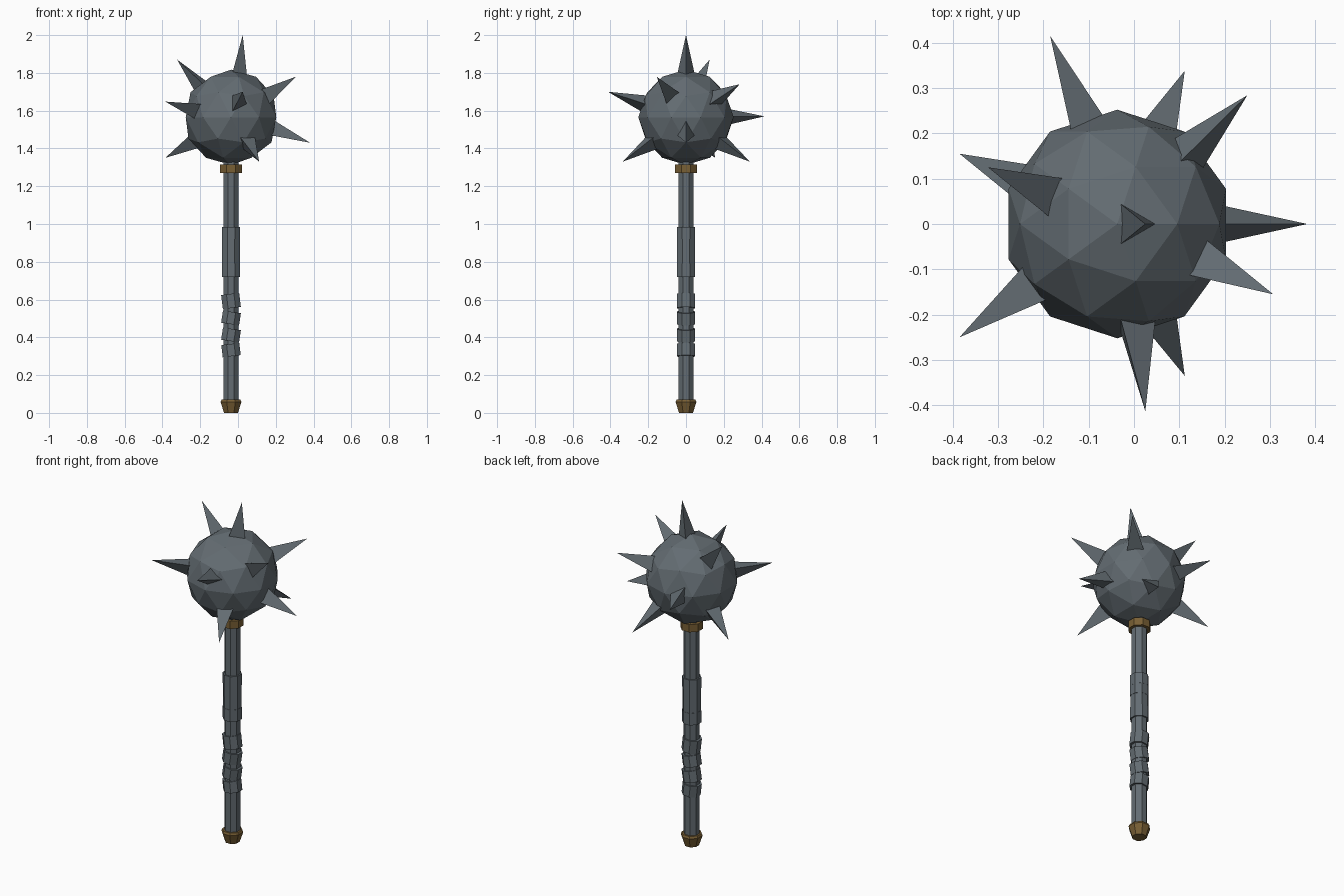
import bpy, math
from mathutils import Vector, Matrix

if "Cube" in bpy.data.objects:
    bpy.data.objects.remove(bpy.data.objects["Cube"])

CX = -0.037                      # shaft axis
BALL = Vector((CX, 0, 1.565))    # head centre


def material(name, rgb):
    m = bpy.data.materials.new(name)
    m.diffuse_color = (*rgb, 1)
    m.use_nodes = True
    m.node_tree.nodes["Principled BSDF"].inputs["Base Color"].default_value = m.diffuse_color
    return m


steel = material("dark steel", (0.125, 0.15, 0.168))
brass = material("aged brass", (0.19, 0.115, 0.035))


def finish(name, mat):
    o = bpy.context.object
    o.name = name
    o.data.materials.append(mat)
    return o


def octagon(name, mat, z0, z1, r0, r1=None, tilt=0.0):
    """Eight-sided section with flats on the axes; r is the half width across flats."""
    k = 1 / math.cos(math.pi / 8)
    r1 = r0 if r1 is None else r1
    bpy.ops.mesh.primitive_cone_add(vertices=8, radius1=r0 * k, radius2=r1 * k, depth=z1 - z0)
    o = finish(name, mat)
    o.data.transform(Matrix.Rotation(math.pi / 8, 4, 'Z'))
    o.matrix_world = Matrix.Translation((CX, 0, (z0 + z1) / 2)) @ Matrix.Rotation(tilt, 4, 'Y')
    return o


# Shaft, pommel and collar
octagon("shaft", steel, 0.05, 1.36, 0.04)
octagon("pommel", brass, 0.0, 0.058, 0.037, 0.055)
octagon("pommel_rim", brass, 0.058, 0.07, 0.055, 0.050)
octagon("collar", brass, 1.27, 1.315, 0.057)

# Grip wraps: a closed upper run and spaced, slanted lower bands
for i, (z0, z1, r, tilt) in enumerate([
        (0.72, 0.79, 0.048, 0), (0.79, 0.86, 0.0465, 0), (0.86, 0.92, 0.0475, 0), (0.92, 0.985, 0.048, 0),
        (0.555, 0.63, 0.048, -0.12), (0.47, 0.535, 0.048, 0.15),
        (0.38, 0.445, 0.048, 0.15), (0.30, 0.365, 0.048, -0.12)]):
    octagon(f"grip_wrap_{i}", steel, z0, z1, r, tilt=tilt)

# Faceted head
bpy.ops.mesh.primitive_ico_sphere_add(subdivisions=2, radius=0.252, location=BALL)
finish("head", steel)

# Three-sided spikes: tip position and the direction one base corner points to
spikes = [
    ((0.025, 0, 2.0), (1, 0, 0)),
    ((-0.322, 0.125, 1.87), (0, 0, -1)),
    ((0.307, -0.155, 1.78), (0, -0.2, -1)),
    ((-0.385, -0.25, 1.648), (0, 0, -1)),
    ((0.382, 0, 1.43), (0, 0, 1)),
    ((-0.385, 0.155, 1.35), (0, 0, -1)),
    ((0.112, -0.335, 1.33), (1, 0, 0.3)),
    ((0.025, -0.413, 1.70), (1, 0, 0)),
    ((-0.185, 0.415, 1.57), (1, 0, 0)),
    ((0.112, 0.338, 1.33), (1, 0, 0.3)),
    ((0.25, 0.284, 1.74), (0, 0, 1)),
]
START = 0.215
for i, (tip, corner) in enumerate(spikes):
    tip = Vector(tip)
    zax = (tip - BALL).normalized()
    c = Vector(corner)
    yax = (c - zax * c.dot(zax)).normalized()
    xax = yax.cross(zax)
    length = (tip - BALL).length - START
    bpy.ops.mesh.primitive_cone_add(vertices=3, radius1=0.056, radius2=0, depth=length)
    o = finish(f"spike_{i}", steel)
    rot = Matrix((xax, yax, zax)).transposed().to_4x4()
    o.matrix_world = Matrix.Translation(tip - zax * length / 2) @ rot
